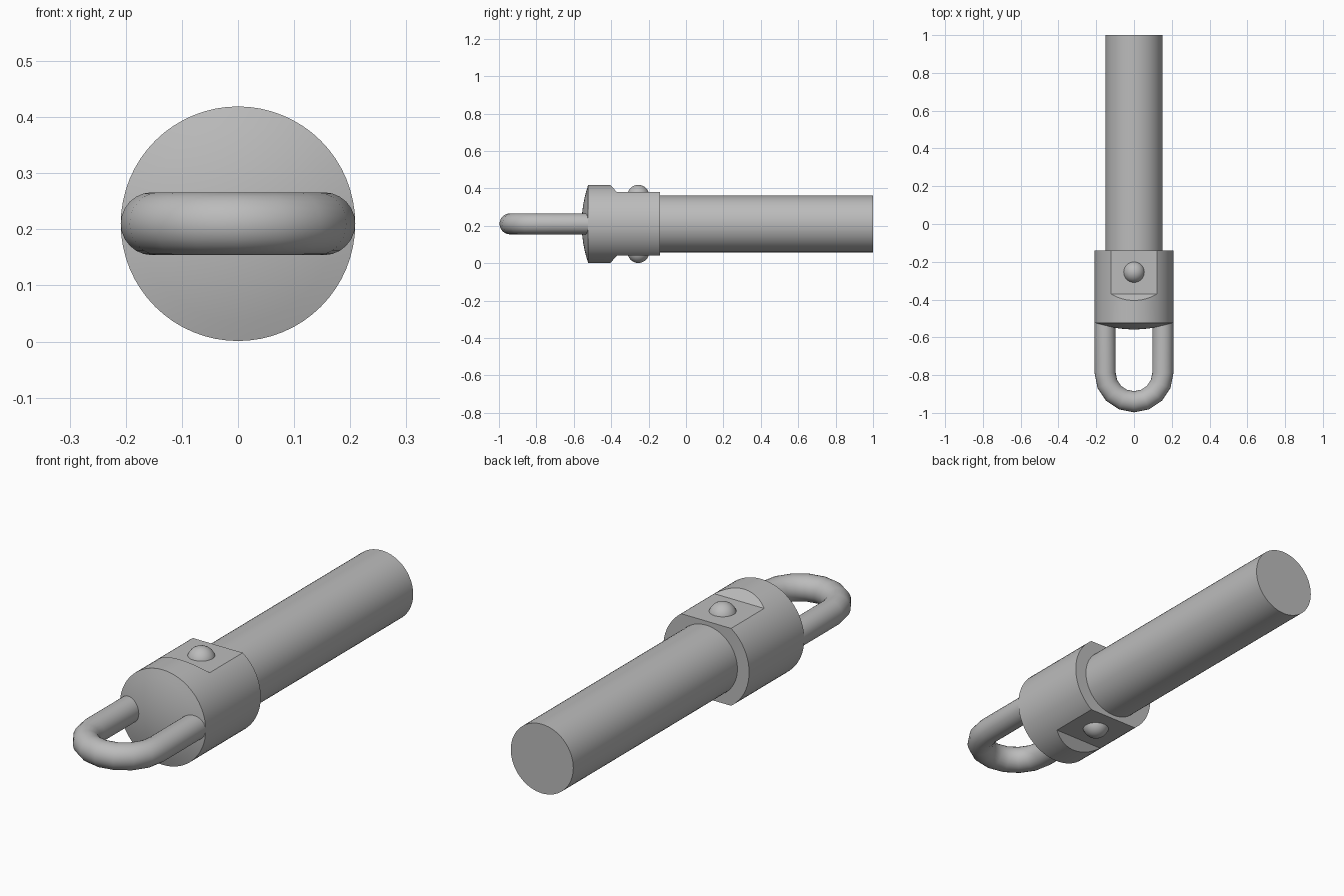
import bpy, bmesh, math
from mathutils import Matrix, Vector

if "Cube" in bpy.data.objects:
    bpy.data.objects.remove(bpy.data.objects["Cube"], do_unlink=True)

AXIS_Z = 0.21
BODY_R = 0.209

steel = bpy.data.materials.new("grey steel")
steel.use_nodes = True
colour = (0.5, 0.5, 0.5, 1)
steel.diffuse_color = colour
steel.node_tree.nodes["Principled BSDF"].inputs["Base Color"].default_value = colour


def finish(name, bm, angle=30):
    bmesh.ops.recalc_face_normals(bm, faces=bm.faces[:])
    mesh = bpy.data.meshes.new(name)
    bm.to_mesh(mesh)
    bm.free()
    mesh.materials.append(steel)
    obj = bpy.data.objects.new(name, mesh)
    bpy.context.collection.objects.link(obj)
    shade(obj, angle)
    return obj


def shade(obj, angle):
    bpy.ops.object.select_all(action="DESELECT")
    obj.select_set(True)
    bpy.context.view_layer.objects.active = obj
    bpy.ops.object.shade_smooth_by_angle(angle=math.radians(angle))


def lathe(name, profile, steps=64):
    """Revolve (radius, y) points about the long axis."""
    bm = bmesh.new()
    verts = [bm.verts.new((r, y, AXIS_Z)) for r, y in profile]
    edges = [bm.edges.new(pair) for pair in zip(verts, verts[1:])]
    bmesh.ops.spin(bm, geom=verts + edges, cent=(0, 0, AXIS_Z), axis=(0, 1, 0),
                   angle=math.tau, steps=steps)
    bmesh.ops.remove_doubles(bm, verts=bm.verts[:], dist=1e-5)
    return finish(name, bm)


# Long rod
lathe("rod", [(0, -0.3), (0.152, -0.3), (0.152, 1), (0, 1)])

# Collar with a shallow domed front
dome = [(BODY_R * i / 6, -0.558 + 0.035 * (i / 6) ** 2) for i in range(7)]
collar = lathe("collar", dome + [(BODY_R, -0.14), (0, -0.14)])

# Flats milled on the top and bottom of the collar, with sloped front ends
for side in (1, -1):
    bm = bmesh.new()
    section = [(-0.37, 0.17), (-0.41, 0.215), (-0.41, 0.3), (0, 0.3), (0, 0.17)]
    face = bm.faces.new([bm.verts.new((-0.3, y, AXIS_Z + side * h)) for y, h in section])
    moved = bmesh.ops.extrude_face_region(bm, geom=[face])["geom"]
    bmesh.ops.translate(bm, vec=(0.6, 0, 0),
                        verts=[v for v in moved if isinstance(v, bmesh.types.BMVert)])
    cutter = finish("flat_cutter", bm)
    cutter.hide_render = True
    cut = collar.modifiers.new("flat", "BOOLEAN")
    cut.operation = "DIFFERENCE"
    cut.solver = "EXACT"
    cut.object = cutter
    bpy.context.view_layer.objects.active = collar
    bpy.ops.object.modifier_apply(modifier=cut.name)
    bpy.data.objects.remove(cutter, do_unlink=True)
shade(collar, 25)

# Round pin heads on both flats
for name, side in (("top_pin", 1), ("bottom_pin", -1)):
    bm = bmesh.new()
    place = Matrix.Translation((0, -0.255, AXIS_Z + side * 0.151))
    bmesh.ops.create_uvsphere(bm, u_segments=32, v_segments=16, radius=0.058, matrix=place)
    finish(name, bm)

# U-shaped shackle: a ring of vertices swept along a bent path
LOOP_R, TUBE_R, BEND_Y, SIDES, BENDS = 0.153, 0.056, -0.788, 24, 8
path = [(Vector((LOOP_R, -0.515, AXIS_Z)), 0)]
for i in range(BENDS + 1):
    a = math.pi * i / BENDS
    path.append((Vector((LOOP_R * math.cos(a), BEND_Y - LOOP_R * math.sin(a), AXIS_Z)), a))
path.append((Vector((-LOOP_R, -0.515, AXIS_Z)), math.pi))
bm = bmesh.new()
rings = []
for centre, a in path:
    out = Vector((math.cos(a), -math.sin(a), 0))
    rings.append([bm.verts.new(centre + TUBE_R * (out * math.cos(t) + Vector((0, 0, math.sin(t)))))
                  for t in (math.tau * k / SIDES for k in range(SIDES))])
for a, b in zip(rings, rings[1:]):
    for k in range(SIDES):
        n = (k + 1) % SIDES
        bm.faces.new((a[k], a[n], b[n], b[k]))
bm.faces.new(rings[0])
bm.faces.new(rings[-1])
finish("shackle", bm)
